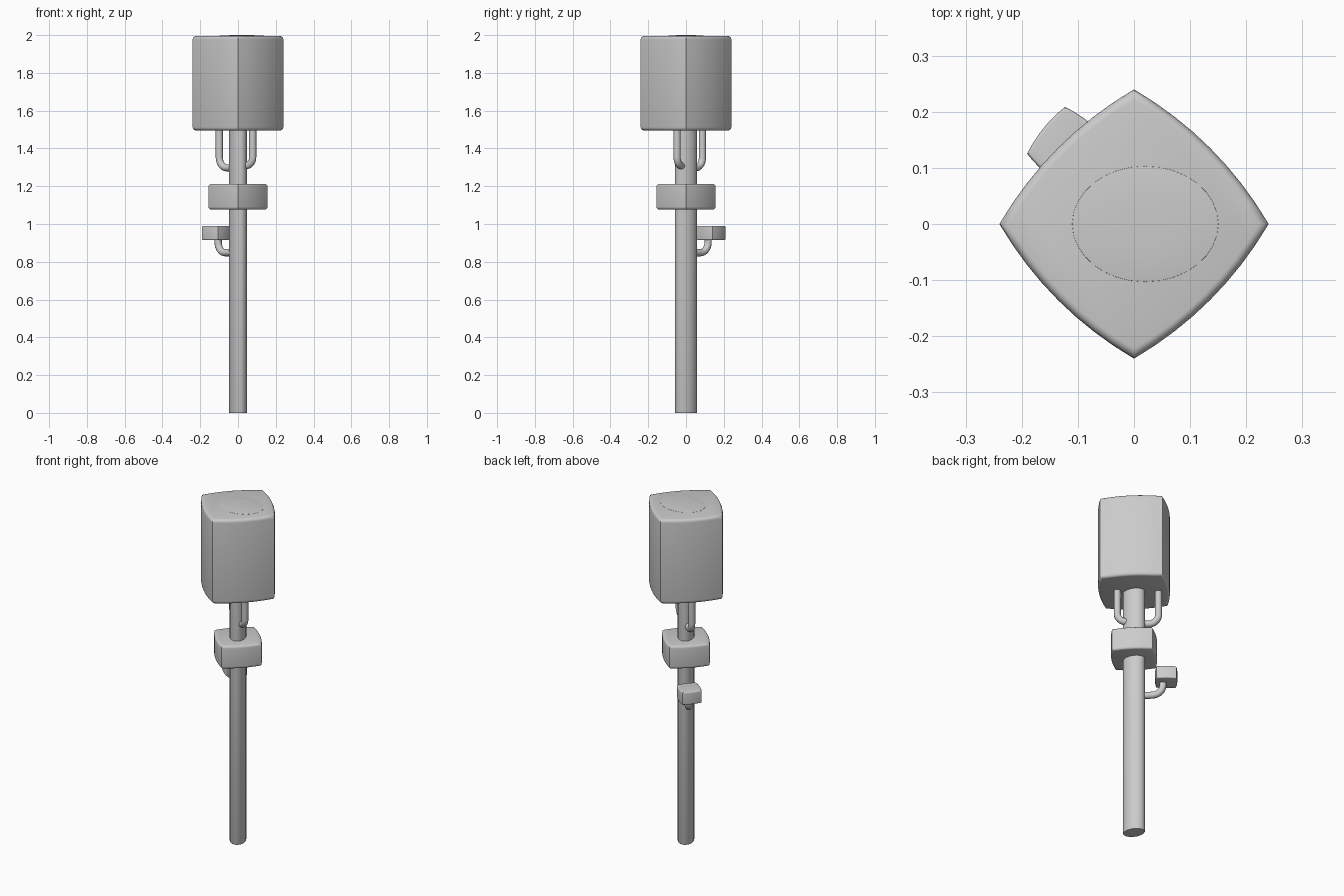
import bpy, bmesh, math
from mathutils import Vector

if "Cube" in bpy.data.objects:
    bpy.data.objects.remove(bpy.data.objects["Cube"])


def finish(name, bm, angle=40):
    bmesh.ops.recalc_face_normals(bm, faces=bm.faces)
    me = bpy.data.meshes.new(name)
    bm.to_mesh(me)
    bm.free()
    ob = bpy.data.objects.new(name, me)
    bpy.context.collection.objects.link(ob)
    bpy.ops.object.select_all(action='DESELECT')
    bpy.context.view_layer.objects.active = ob
    ob.select_set(True)
    bpy.ops.object.shade_smooth_by_angle(angle=math.radians(angle))
    return ob


def stack(name, outline, levels, centre=(0, 0)):
    """Skin an outline through (z, scale) levels and cap both ends."""
    bm = bmesh.new()
    rings = [[bm.verts.new((centre[0] + x * s, centre[1] + y * s, z))
              for x, y in outline] for z, s in levels]
    n = len(outline)
    for a, b in zip(rings, rings[1:]):
        for i in range(n):
            j = (i + 1) % n
            bm.faces.new((a[i], a[j], b[j], b[i]))
    bm.faces.new(rings[0][::-1])
    bm.faces.new(rings[-1])
    return finish(name, bm)


def diamond(r, bulge, turn=0.0, seg=8):
    """Square standing on its corner, with sides bowed outward."""
    pts = []
    for k in range(4):
        a, b = (turn + math.pi / 2 * q for q in (k, k + 1))
        mid = (a + b) / 2
        for i in range(seg):
            t = i / seg
            bow = 4 * bulge * t * (1 - t)
            pts.append((r * ((1 - t) * math.cos(a) + t * math.cos(b)) + bow * math.cos(mid),
                        r * ((1 - t) * math.sin(a) + t * math.sin(b)) + bow * math.sin(mid)))
    return pts


def leaf_block(name, r, bulge, z0, z1, edge, centre=(0, 0), turn=0.0):
    """Bowed block with softly rounded top and bottom rims."""
    levels = []
    for i in range(5):
        a = math.pi / 2 * i / 4
        levels.append((z0 + edge * (1 - math.sin(a)), 1 - edge / r * (1 - math.cos(a))))
    bottom = levels[::-1]
    bottom = sorted(bottom, key=lambda l: l[0])
    top = [(z0 + z1 - z, s) for z, s in reversed(bottom)]
    return stack(name, diamond(r, bulge, turn), bottom + top, centre)


def branch(name, x, y, z_low, z_top, radius=0.019, bend=0.055):
    """Tube leaving the trunk sideways and turning upward."""
    out = Vector((x, y, 0))
    d = out.normalized()
    corner = out + Vector((0, 0, z_low))
    pts = [Vector((0, 0, z_low))]
    for i in range(9):
        a = math.pi / 2 * i / 8
        pts.append(corner - d * bend * (1 - math.sin(a)) + Vector((0, 0, bend * (1 - math.cos(a)))))
    pts.append(Vector((x, y, z_top)))
    side = d.cross(Vector((0, 0, 1)))
    bm = bmesh.new()
    rings = []
    for i, p in enumerate(pts):
        t = (pts[min(i + 1, len(pts) - 1)] - pts[max(i - 1, 0)]).normalized()
        up = side.cross(t)
        rings.append([bm.verts.new(p + radius * (math.cos(q) * side + math.sin(q) * up))
                      for q in (math.tau * k / 16 for k in range(16))])
    for a, b in zip(rings, rings[1:]):
        for k in range(16):
            j = (k + 1) % 16
            bm.faces.new((a[k], a[j], b[j], b[k]))
    bm.faces.new(rings[0])
    bm.faces.new(rings[-1])
    return finish(name, bm)


# Trunk: oval section, slightly turned
turn = math.radians(115)
oval = []
for k in range(24):
    q = math.tau * k / 24
    u, v = 0.062 * math.cos(q), 0.044 * math.sin(q)
    oval.append((u * math.cos(turn) - v * math.sin(turn), u * math.sin(turn) + v * math.cos(turn)))
stack("trunk", oval, [(0, 0.97), (0.004, 1), (1.6, 1)])

# Foliage blocks
leaf_block("crown", 0.24, 0.022, 1.495, 1.995, 0.018)
leaf_block("middle_foliage", 0.156, 0.013, 1.077, 1.212, 0.014)
leaf_block("side_foliage", 0.076, 0.006, 0.915, 0.99, 0.007,
           centre=(-0.115, 0.133), turn=math.radians(6))

# Shallow swelling on top of the crown
dome = [(0.13 * math.cos(math.tau * k / 32), 0.103 * math.sin(math.tau * k / 32)) for k in range(32)]
stack("crown_top_swelling", dome, [(1.99, 1.02), (1.9955, 1), (1.998, 0.8), (1.9993, 0.5), (2.0, 0.15)],
      centre=(0.02, 0))

# Hooked branches
branch("upper_left_branch", -0.099, 0.087, 1.297, 1.55)
branch("upper_right_branch", 0.078, -0.047, 1.308, 1.55, bend=0.045)
branch("lower_branch", -0.105, 0.117, 0.848, 0.95)
